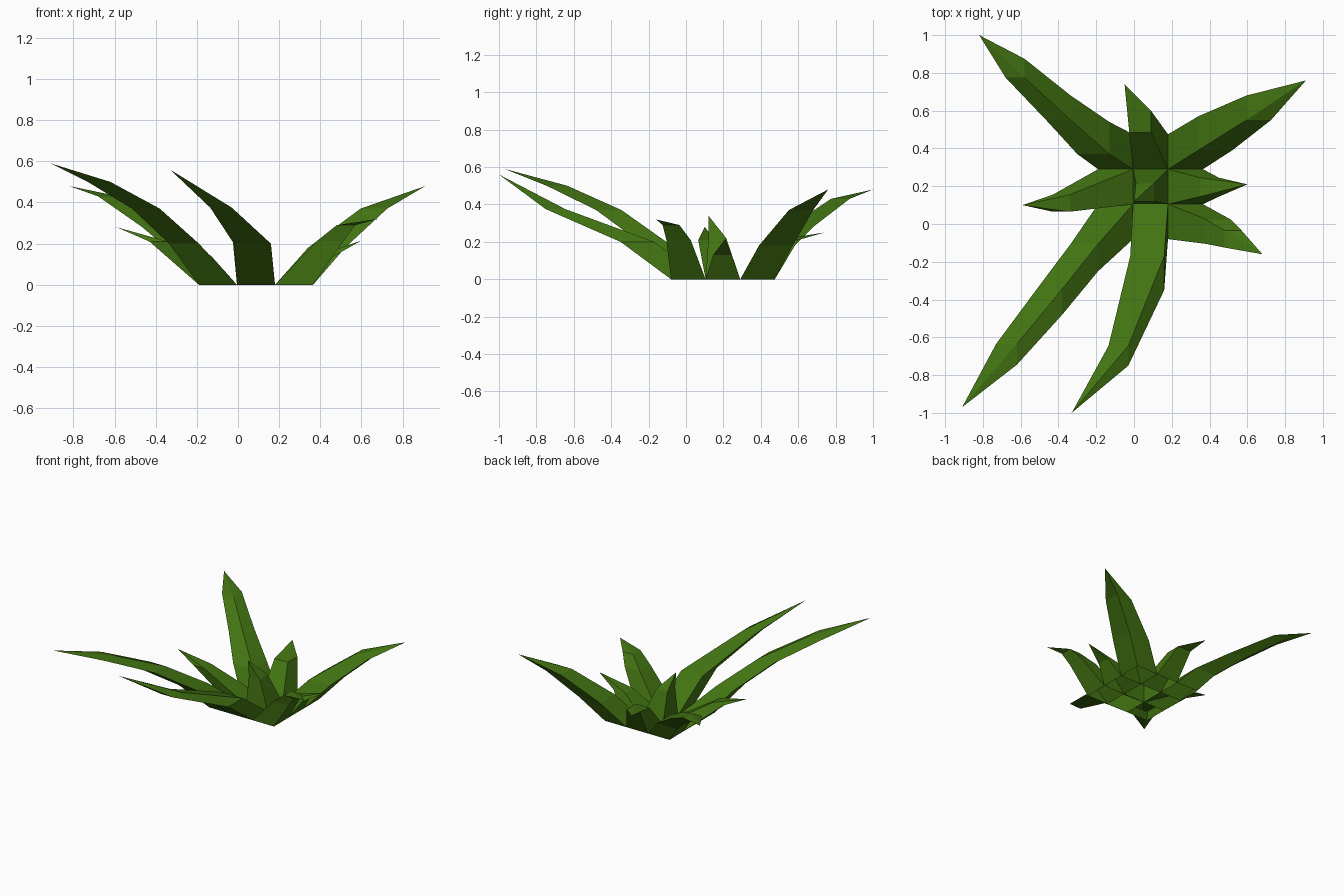
import bpy
import bmesh

cube = bpy.data.objects.get("Cube")
if cube:
    bpy.data.objects.remove(cube, do_unlink=True)

# Single leaf green
green = bpy.data.materials.new("leaf_green")
green.use_nodes = True
colour = (0.055, 0.175, 0.006, 1)
green.diffuse_color = colour
bsdf = green.node_tree.nodes["Principled BSDF"]
bsdf.inputs["Base Color"].default_value = colour
bsdf.inputs["Roughness"].default_value = 0.9

CELL = 0.185          # width of one root square
ORIGIN = (-0.19, -0.08)


def leaf(name, col, row, rings, tip):
    """Open-bottomed square stalk rising through level rings to a point.
    Each ring is (min x, min y, width, z)."""
    root = (ORIGIN[0] + col * CELL, ORIGIN[1] + row * CELL, CELL, 0)
    bm = bmesh.new()
    loops = []
    for x, y, w, z in [root] + rings:
        loops.append([bm.verts.new((x + i * w, y + j * w, z))
                      for i, j in ((0, 0), (1, 0), (1, 1), (0, 1))])
    for low, high in zip(loops, loops[1:]):
        for k in range(4):
            n = (k + 1) % 4
            bm.faces.new((low[k], low[n], high[n], high[k]))
    point = bm.verts.new(tip)
    for k in range(4):
        bm.faces.new((loops[-1][k], loops[-1][(k + 1) % 4], point))
    mesh = bpy.data.meshes.new(name)
    bm.to_mesh(mesh)
    bm.free()
    mesh.materials.append(green)
    bpy.context.collection.objects.link(bpy.data.objects.new(name, mesh))


# Front row of leaves
leaf("front_right_leaf", 0, 0,
     [(-0.335, -0.25, 0.145, 0.2), (-0.515, -0.48, 0.135, 0.37),
      (-0.73, -0.745, 0.11, 0.5)], (-0.91, -0.97, 0.59))
leaf("front_leaf", 1, 0,
     [(-0.02, -0.35, 0.18, 0.2), (-0.135, -0.75, 0.105, 0.375)],
     (-0.33, -1.0, 0.56))
leaf("front_left_leaf", 2, 0,
     [(0.38, -0.105, 0.13, 0.21), (0.48, -0.125, 0.09, 0.29)],
     (0.68, -0.16, 0.32))

# Middle row of leaves
leaf("right_leaf", 0, 1, [(-0.43, 0.065, 0.09, 0.21)], (-0.59, 0.1, 0.28))
leaf("centre_leaf", 1, 1, [(0.01, 0.12, 0.095, 0.22)], (0.0, 0.12, 0.34))
leaf("left_leaf", 2, 1, [(0.35, 0.145, 0.1, 0.13)], (0.6, 0.21, 0.215))

# Back row of leaves
leaf("back_right_leaf", 0, 2,
     [(-0.3, 0.37, 0.17, 0.14), (-0.465, 0.55, 0.13, 0.28),
      (-0.68, 0.775, 0.1, 0.43)], (-0.82, 1.0, 0.48))
leaf("back_leaf", 1, 2, [(-0.025, 0.485, 0.115, 0.21)], (-0.05, 0.74, 0.25))
leaf("back_left_leaf", 2, 2,
     [(0.34, 0.39, 0.18, 0.18), (0.595, 0.55, 0.13, 0.37)],
     (0.91, 0.76, 0.48))
